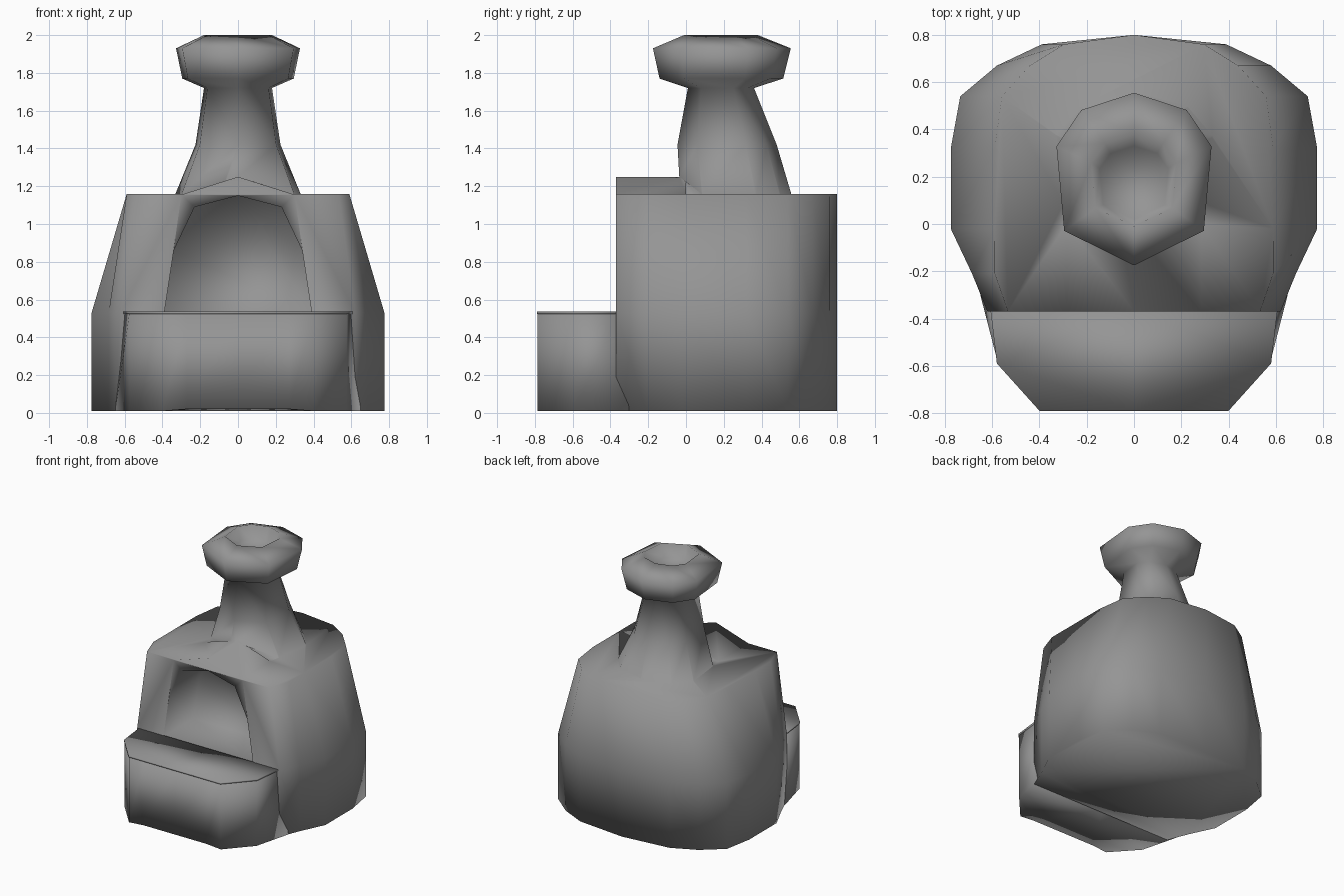
import bpy, bmesh, math

if "Cube" in bpy.data.objects:
    bpy.data.objects.remove(bpy.data.objects["Cube"])

stone = bpy.data.materials.new("dark_grey")
stone.diffuse_color = (0.3, 0.3, 0.3, 1)
stone.use_nodes = True
stone.node_tree.nodes["Principled BSDF"].inputs["Base Color"].default_value = stone.diffuse_color


def finish(ob, angle):
    ob.data.materials.clear()
    ob.data.materials.append(stone)
    bpy.ops.object.select_all(action='DESELECT')
    ob.select_set(True)
    bpy.context.view_layer.objects.active = ob
    bpy.ops.object.shade_smooth_by_angle(angle=math.radians(angle))


def loft(name, rings):
    """Skin closed rings of equal count and cap both ends."""
    bm = bmesh.new()
    loops = [[bm.verts.new(p) for p in r] for r in rings]
    n = len(loops[0])
    for a, b in zip(loops, loops[1:]):
        for i in range(n):
            j = (i + 1) % n
            bm.faces.new((a[i], a[j], b[j], b[i]))
    bm.faces.new(loops[0][::-1])
    bm.faces.new(loops[-1])
    bmesh.ops.recalc_face_normals(bm, faces=bm.faces)
    me = bpy.data.meshes.new(name)
    bm.to_mesh(me)
    bm.free()
    ob = bpy.data.objects.new(name, me)
    bpy.context.collection.objects.link(ob)
    return ob


def mirrored(half):
    """Close a half outline by reflecting it over x = 0."""
    return half + [(-p[0],) + tuple(p[1:]) for p in reversed(half) if abs(p[0]) > 1e-6]


def prism_y(name, outline, y0, y1):
    return loft(name, [[(x, y, z) for x, z in outline] for y in (y0, y1)])


def combine(target, tool, operation):
    """Apply a boolean and discard the tool object."""
    mod = target.modifiers.new("combine", 'BOOLEAN')
    mod.object, mod.operation, mod.solver = tool, operation, 'EXACT'
    bpy.context.view_layer.objects.active = target
    bpy.ops.object.modifier_apply(modifier=mod.name)
    bpy.data.objects.remove(tool)


# kiln body: full width up to mid height, then tapering in x only
half = [(0, 0.8), (0.39, 0.76), (0.58, 0.67), (0.735, 0.54), (0.775, 0.32),
        (0.775, -0.02), (0.685, -0.21), (0.62, -0.37)]
plan = mirrored(half)
body = loft("kiln_body", [
    [(x, y, 0.01) for x, y in plan],
    [(x, y, 0.53) for x, y in plan],
    [(x * 0.76 if y > -0.1 else x * 0.86, y, 1.16) for x, y in plan]])

# chimney: eight-sided neck, flared collar and hollow mouth
unit = mirrored([(0, 1), (0.68, 0.8), (1, 0.38), (0.9, -0.6), (0, -1)])


def chimney_ring(z, rx, y0, y1):
    cy, ry = (y0 + y1) / 2, (y1 - y0) / 2
    return [(x * rx, cy + y * ry, z) for x, y in unit]


chimney = loft("chimney", [chimney_ring(*r) for r in (
    (1.15, 0.335, -0.03, 0.56), (1.42, 0.225, -0.045, 0.48),
    (1.72, 0.18, 0.01, 0.36), (1.77, 0.295, -0.14, 0.515),
    (1.93, 0.328, -0.175, 0.555), (2.0, 0.18, -0.01, 0.38),
    (1.9, 0.145, 0.02, 0.33))])

# low hood over the opening, welded with the chimney into the body
hood = prism_y("opening_hood", [(-0.3, 1.155), (0.3, 1.155), (0, 1.25)], -0.37, 0.0)
combine(body, hood, 'UNION')
combine(body, chimney, 'UNION')

# arched fire opening
arch = mirrored([(0, 1.15), (0.23, 1.09), (0.34, 0.86), (0.39, 0.53)])
cutter = prism_y("opening_cutter", arch, -0.6, 0.0)
cutter.hide_render = True
combine(body, cutter, 'DIFFERENCE')
finish(body, 120)

# front ledge, arched up slightly at the bottom centre
ledge_top = mirrored([(0, -0.785), (0.27, -0.785), (0.4, -0.785), (0.575, -0.59),
                      (0.6, -0.36), (0.0, -0.36)])
ledge_low = mirrored([(0, -0.785, 0.1), (0.27, -0.785, 0.02), (0.4, -0.785, 0.01),
                      (0.575, -0.59, 0.01), (0.65, -0.3, 0.01), (0, -0.34, 0.02)])
ledge = loft("front_ledge", [ledge_low, [(x, y, 0.528) for x, y in ledge_top]])
finish(ledge, 120)

# thin lip around the ledge top
rim = mirrored([(0, -0.79), (0.4, -0.79), (0.58, -0.59), (0.607, -0.365), (0, -0.365)])
lip = loft("ledge_lip", [[(x, y, z) for x, y in rim] for z in (0.524, 0.536)])
finish(lip, 120)
